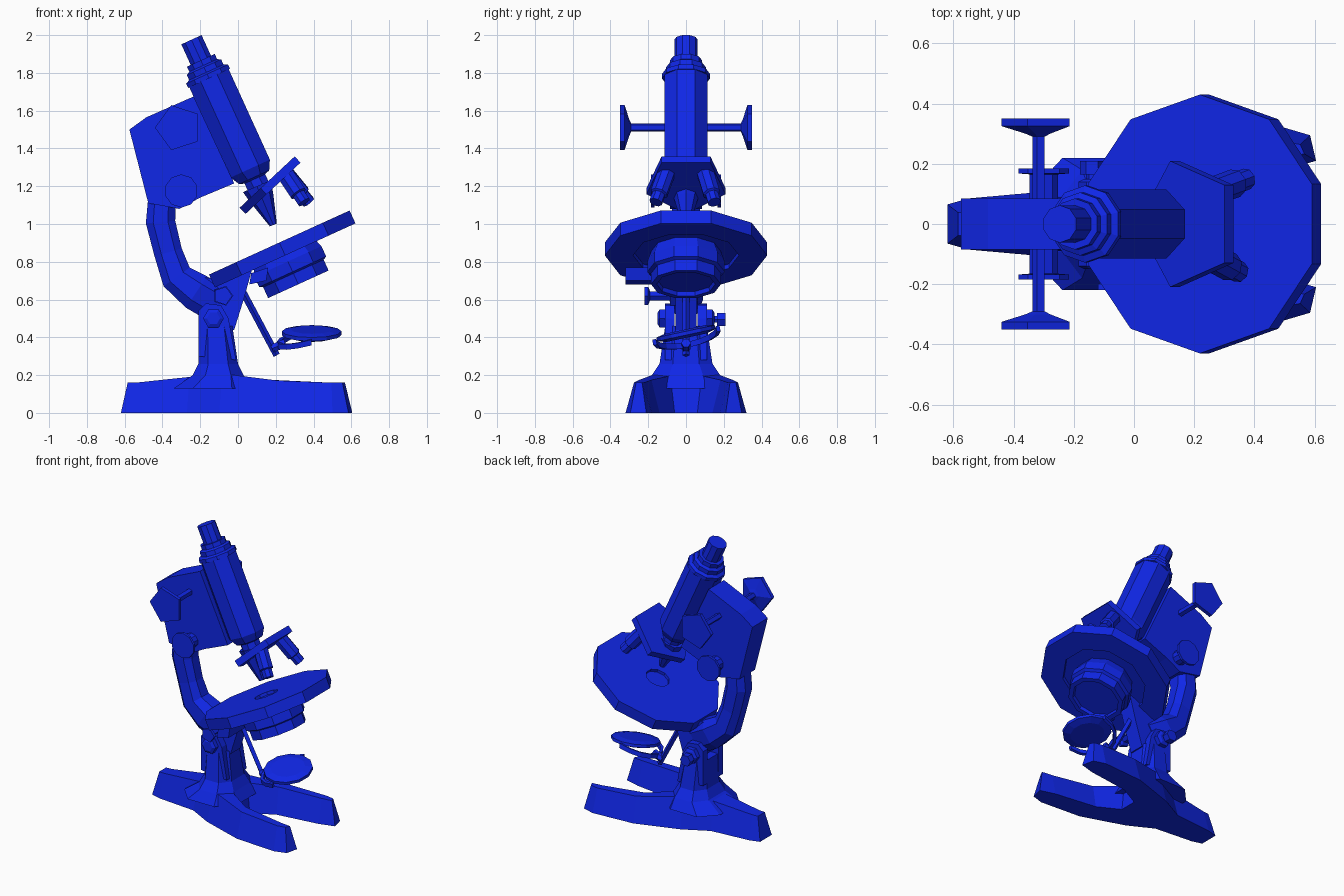
import bpy, bmesh
from math import pi, sin, cos, radians
from mathutils import Matrix, Vector

if "Cube" in bpy.data.objects:
    bpy.data.objects.remove(bpy.data.objects["Cube"], do_unlink=True)

BLUE = (0.005, 0.02, 0.8, 1)
blue = bpy.data.materials.new("blue_enamel")
blue.use_nodes = True
blue.diffuse_color = BLUE
blue.node_tree.nodes["Principled BSDF"].inputs["Base Color"].default_value = BLUE

TILT = Matrix.Rotation(radians(-24.5), 4, 'Y')


def finish(name, bm):
    bmesh.ops.recalc_face_normals(bm, faces=bm.faces)
    mesh = bpy.data.meshes.new(name)
    bm.to_mesh(mesh)
    bm.free()
    mesh.materials.append(blue)
    ob = bpy.data.objects.new(name, mesh)
    bpy.context.collection.objects.link(ob)
    return ob


def loft(name, rings):
    """Skin a list of equal-length point rings and cap both ends."""
    bm = bmesh.new()
    loops = [[bm.verts.new(p) for p in ring] for ring in rings]
    n = len(loops[0])
    for a, b in zip(loops, loops[1:]):
        for i in range(n):
            j = (i + 1) % n
            bm.faces.new((a[i], a[j], b[j], b[i]))
    bm.faces.new(loops[0])
    bm.faces.new(loops[-1])
    return finish(name, bm)


def lathe(name, profile, sides, matrix=Matrix(), phase=0.0):
    """Spin (radius, height) pairs into a faceted solid."""
    angles = [radians(phase) + 2 * pi * i / sides for i in range(sides)]
    return loft(name, [[matrix @ Vector((r * cos(a), r * sin(a), z)) for a in angles]
                       for r, z in profile])


def slab(name, outline, y0, y1):
    """Extrude an x-z outline sideways."""
    return loft(name, [[(x, y, z) for x, z in outline] for y in (y0, y1)])


def rod(name, a, b, profile, sides=8):
    """Lathe between two points; the profile heights run from 0 to 1."""
    a, b = Vector(a), Vector(b)
    turn = (b - a).to_track_quat('Z', 'Y').to_matrix().to_4x4()
    length = (b - a).length
    return lathe(name, [(r, h * length) for r, h in profile], sides,
                 Matrix.Translation(a) @ turn)


def sideways(x, z, s):
    return Matrix.Translation((x, 0, z)) @ Matrix.Rotation(-s * pi / 2, 4, 'X')


def octagon(u, v):
    k = 0.5
    return [(u, k * v), (k * u, v), (-k * u, v), (-u, k * v),
            (-u, -k * v), (-k * u, -v), (k * u, -v), (u, -k * v)]


# Horseshoe foot: bottom outline inset, then raised to the sloping top
half = [(-0.62, 0.065), (-0.55, 0.085), (-0.27, 0.11), (-0.1, 0.2), (0.2, 0.3),
        (0.5, 0.32), (0.585, 0.295), (0.605, 0.21), (0.5, 0.18), (0.2, 0.14), (0.05, 0.06)]
outline = half + [(x, -y) for x, y in reversed(half)]
bm = bmesh.new()
outer = [bm.verts.new((x, y, 0)) for x, y in outline]
top = bm.faces.new(outer)
bm.normal_update()
bmesh.ops.inset_region(bm, faces=[top], thickness=0.045, use_boundary=True)
for v in top.verts:
    x = v.co.x
    v.co.z = 0.16 + 0.05 * max(0, 1 - abs(x + 0.1) / 0.4)
bmesh.ops.triangulate(bm, faces=[top])
bm.faces.new(outer)
finish("foot", bm)

# Flared pillar with a forked top
loft("pillar", [[((x0 + x1) / 2 + px, py, z) for px, py in octagon((x1 - x0) / 2, hy)]
                for z, x0, x1, hy in [(0.13, -0.34, 0.07, 0.22), (0.2, -0.24, 0.03, 0.18),
                                      (0.26, -0.21, 0.0, 0.14), (0.46, -0.205, -0.03, 0.11)]])
cheek = [(-0.21, 0.3), (-0.21, 0.54), (-0.17, 0.58), (-0.09, 0.57), (-0.05, 0.5), (-0.01, 0.28)]
for s, side in ((1, "left"), (-1, "right")):
    slab(side + "_fork_cheek", cheek, s * 0.06, s * 0.11)
    lathe(side + "_hinge_nut", [(0.055, 0.1), (0.055, 0.14), (0.035, 0.15)], 6,
          sideways(-0.13, 0.5, s))
lathe("hinge_clamp", [(0.02, 0.1), (0.02, 0.165), (0.04, 0.165), (0.04, 0.21)], 6,
      sideways(-0.14, 0.495, 1))
slab("hinge_block", [(-0.2, 0.72), (-0.12, 0.71), (0.08, 0.78), (0.03, 0.6),
                     (-0.02, 0.44), (-0.1, 0.42), (-0.2, 0.5)], -0.055, 0.055)
lathe("bracket_screw", [(0.025, 0.04), (0.025, 0.19), (0.05, 0.2), (0.05, 0.22)], 5,
      sideways(-0.08, 0.62, -1))
lathe("bracket_collar", [(0.055, 0.05), (0.055, 0.085)], 5, sideways(-0.08, 0.62, -1))

# Curved arm: octagonal sections following a path
stations = [(-0.4, 1.2, 0.07, 0.075), (-0.41, 1.01, 0.078, 0.075), (-0.37, 0.85, 0.075, 0.07),
            (-0.325, 0.72, 0.085, 0.08), (-0.22, 0.64, 0.1, 0.09), (-0.1, 0.57, 0.1, 0.06)]
rings = []
for i, (x, z, h, hy) in enumerate(stations):
    p, q = stations[max(i - 1, 0)], stations[min(i + 1, len(stations) - 1)]
    n = Vector((p[1] - q[1], 0, q[0] - p[0])).normalized()
    rings.append([Vector((x, 0, z)) + n * u + Vector((0, v, 0)) for u, v in octagon(h, hy)])
loft("arm", rings)

# Focus housing
slab("focus_housing", [(-0.575, 1.5), (-0.485, 1.565), (-0.235, 1.675), (-0.02, 1.215),
                       (-0.2, 1.14), (-0.31, 1.08), (-0.475, 1.11)], -0.085, 0.085)
slab("rack", [(-0.25, 1.72), (-0.16, 1.7), (0.06, 1.23), (-0.035, 1.235)], -0.05, 0.05)

# Focus knobs on both sides
for s, side in ((1, "left"), (-1, "right")):
    lathe(side + "_coarse_knob", [(0.022, 0.07), (0.022, 0.29), (0.045, 0.3), (0.125, 0.325),
                                  (0.125, 0.35)], 5, sideways(-0.315, 1.51, s), 180)
    lathe(side + "_fine_knob", [(0.05, 0.07), (0.05, 0.165), (0.088, 0.168), (0.088, 0.185)],
          10, sideways(-0.3, 1.175, s), 18)

# Body tube and eyepiece
tube_at = TILT @ Matrix.Translation((0.595, 0, 0))
lathe("body_tube", [(0.065, 1.03), (0.065, 1.09), (0.095, 1.1), (0.124, 1.15), (0.124, 1.68)],
      8, tube_at, 22.5)
lathe("tube_collar", [(0.128, 1.675), (0.128, 1.70), (0.105, 1.71), (0.105, 1.74),
                      (0.085, 1.75), (0.085, 1.78)], 10, tube_at, 18)
lathe("eyepiece", [(0.062, 1.76), (0.062, 1.9)], 10, tube_at, 18)

# Revolving nosepiece and objectives
nose = Matrix.Translation((0.187, 0, 1.218)) @ Matrix.Rotation(radians(-43), 4, 'Y')
lathe("nosepiece", [(0.22, -0.02), (0.22, 0.025)], 5, nose, 36)
rod("main_objective", (0.1, 0, 1.2), (0.187, 0, 0.995), [(0.08, 0), (0.065, 0.3), (0.02, 1)])
barrel = [(0.048, 0), (0.048, 0.72), (0.036, 0.75), (0.036, 1)]
rod("left_objective", (0.24, 0.1, 1.28), (0.375, 0.15, 1.115), barrel)
rod("right_objective", (0.24, -0.1, 1.28), (0.35, -0.16, 1.115), barrel)

# Round stage with a shallow well on top and a recess below
stage_at = TILT @ Matrix.Translation((0.573, 0, 0))
lathe("stage", [(0.1, 0.68), (0.28, 0.68), (0.28, 0.655), (0.43, 0.655), (0.43, 0.73),
                (0.08, 0.73), (0.08, 0.71)], 10, stage_at, 18)
lathe("condenser", [(0.15, 0.51), (0.155, 0.487), (0.185, 0.487), (0.185, 0.55),
                    (0.205, 0.56), (0.205, 0.62), (0.18, 0.69)], 10, stage_at, 18)
slab("diaphragm_lever", [(0.06, 0.68), (0.07, 0.74), (0.16, 0.77), (0.15, 0.7)], -0.32, -0.12)

# Mirror, its half-ring fork and the hanging bar
rod("mirror_bar", (0.0, 0, 0.69), (0.205, 0, 0.305), [(0.018, 0), (0.018, 1)], 4)
rod("mirror_pivot", (0.18, 0, 0.34), (0.25, 0, 0.37), [(0.025, 0), (0.025, 1)], 6)
roll = Matrix.Rotation(radians(12), 4, 'X')
mirror_at = Matrix.Translation((0.39, 0, 0.42)) @ roll
lathe("mirror", [(0.11, -0.022), (0.158, -0.008), (0.158, 0.012), (0.11, 0.022)], 12, mirror_at)
arc = []
for i in range(9):
    a = pi * i / 8
    c = Vector((-0.175 * sin(a), 0.172 * cos(a), -0.01 - 0.05 * sin(a)))
    out = Vector((-sin(a), cos(a), 0))
    arc.append([mirror_at @ (c + out * u + Vector((0, 0, w)))
                for u, w in ((-0.01, -0.015), (0.01, -0.015), (0.01, 0.015), (-0.01, 0.015))])
loft("mirror_fork", arc)
